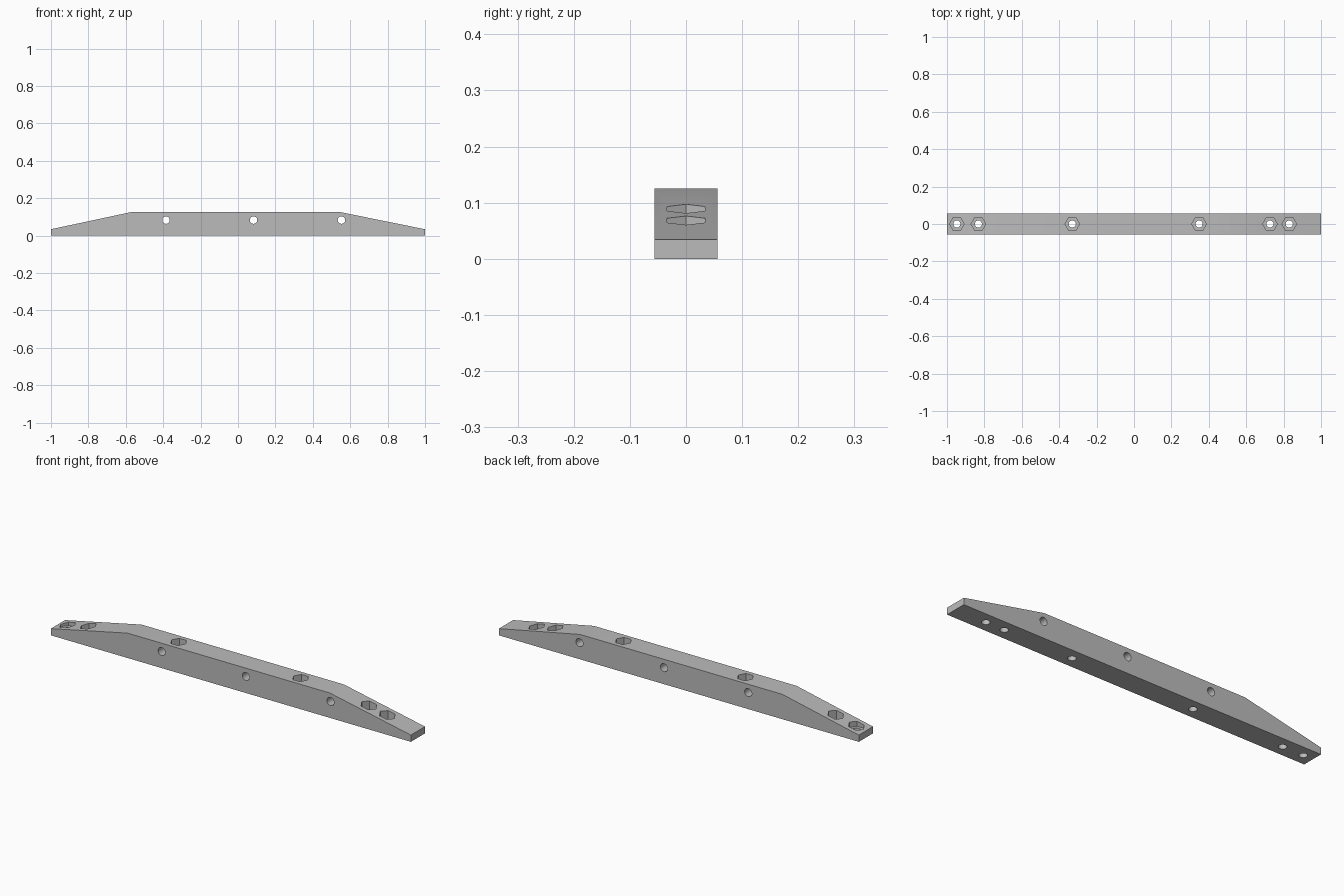
import bpy
import math

cube = bpy.data.objects.get("Cube")
if cube:
    bpy.data.objects.remove(cube, do_unlink=True)

HALF_DEPTH = 0.056
POCKET_FLOOR = 0.025

grey = bpy.data.materials.new("plain_grey")
grey.use_nodes = True
grey.diffuse_color = (0.5, 0.5, 0.5, 1)
grey.node_tree.nodes["Principled BSDF"].inputs["Base Color"].default_value = (0.5, 0.5, 0.5, 1)

# Tapered bar: side profile extruded through its depth
profile = [(-1, 0), (1, 0), (1, 0.034), (0.55, 0.125), (-0.575, 0.125), (-1, 0.034)]
n = len(profile)
verts = [(x, y, z) for y in (-HALF_DEPTH, HALF_DEPTH) for x, z in profile]
faces = [tuple(range(n)), tuple(reversed(range(n, 2 * n)))]
faces += [(i, i + n, (i + 1) % n + n, (i + 1) % n) for i in range(n)]
mesh = bpy.data.meshes.new("tapered_bar")
mesh.from_pydata(verts, [], faces)
mesh.materials.append(grey)
bar = bpy.data.objects.new("tapered_bar", mesh)
bpy.context.collection.objects.link(bar)


def cut(name, sides, radius, depth, location, rotation=(0, 0, 0)):
    """Subtract a prism from the bar."""
    bpy.ops.mesh.primitive_cylinder_add(vertices=sides, radius=radius, depth=depth,
                                        location=location, rotation=rotation)
    cutter = bpy.context.object
    cutter.name = name
    cutter.data.materials.append(grey)
    cutter.hide_render = True
    bpy.context.view_layer.objects.active = bar
    mod = bar.modifiers.new(name, 'BOOLEAN')
    mod.operation = 'DIFFERENCE'
    mod.solver = 'EXACT'
    mod.object = cutter
    bpy.ops.object.modifier_apply(modifier=mod.name)
    bpy.data.objects.remove(cutter, do_unlink=True)


# Upright bolt holes with hexagonal nut pockets open at the top
for x in (-0.947, -0.832, -0.33, 0.348, 0.727, 0.83):
    cut("nut_pocket", 6, 0.039, 0.2, (x, 0, POCKET_FLOOR + 0.1), (0, 0, math.pi / 6))
    cut("bolt_hole", 32, 0.019, 0.4, (x, 0, 0))

# Cross holes from front to back
for x in (-0.385, 0.083, 0.553):
    cut("cross_hole", 32, 0.02, 0.4, (x, 0, 0.083), (math.pi / 2, 0, 0))

# Crisp edges, smooth bores
bpy.ops.object.select_all(action='DESELECT')
bar.select_set(True)
bpy.context.view_layer.objects.active = bar
bpy.ops.object.shade_smooth_by_angle(angle=math.radians(20))
